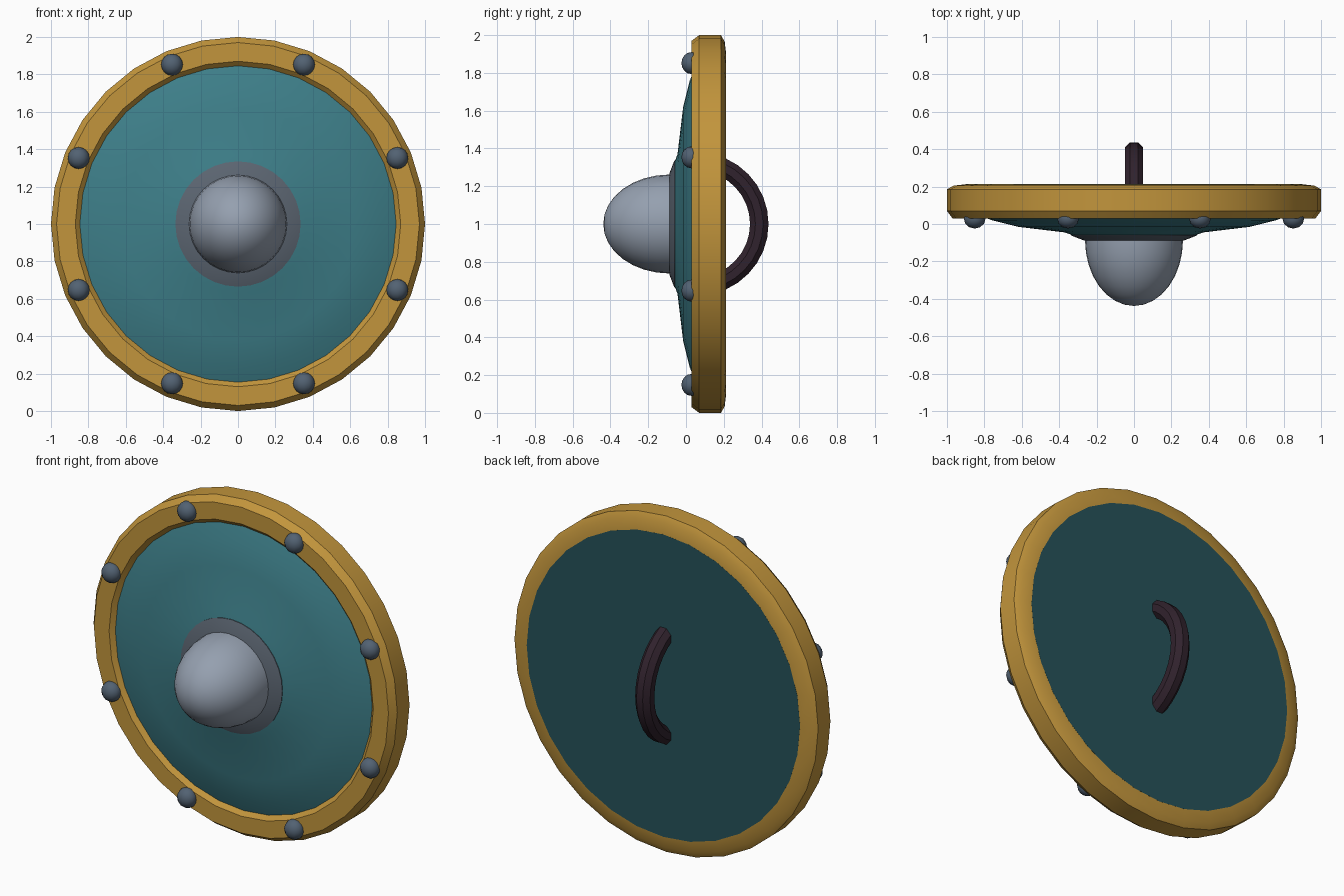
import bpy, bmesh, math
from math import cos, sin, pi, radians

if "Cube" in bpy.data.objects:
    bpy.data.objects.remove(bpy.data.objects["Cube"])

CZ = 1.0  # height of the shield centre


def mat(name, rgb):
    m = bpy.data.materials.new(name)
    m.diffuse_color = (*rgb, 1)
    m.use_nodes = True
    m.node_tree.nodes["Principled BSDF"].inputs["Base Color"].default_value = m.diffuse_color
    return m


gold = mat("gold", (0.54, 0.30, 0.045))
teal = mat("teal", (0.047, 0.21, 0.25))
dark_teal = mat("dark teal", (0.019, 0.085, 0.10))
silver = mat("silver", (0.30, 0.35, 0.43))
grey = mat("dull grey", (0.105, 0.13, 0.165))
steel = mat("blue steel", (0.085, 0.122, 0.17))
leather = mat("dark leather", (0.030, 0.016, 0.026))


def smooth(ob, angle=30):
    bpy.ops.object.select_all(action='DESELECT')
    ob.select_set(True)
    bpy.context.view_layer.objects.active = ob
    bpy.ops.object.shade_smooth_by_angle(angle=radians(angle))


def lathe(name, profile, material, n=32, closed=False):
    """Spin (radius, y) points around the shield's front-to-back axis."""
    bm = bmesh.new()
    rings = []
    for r, y in profile:
        if r < 1e-5:
            rings.append([bm.verts.new((0, y, CZ))] * n)
        else:
            rings.append([bm.verts.new((r * cos(2 * pi * i / n), y, CZ + r * sin(2 * pi * i / n)))
                          for i in range(n)])
    pairs = list(zip(rings, rings[1:]))
    if closed:
        pairs.append((rings[-1], rings[0]))
    for a, b in pairs:
        for i in range(n):
            j = (i + 1) % n
            bm.faces.new(list(dict.fromkeys((a[i], a[j], b[j], b[i]))))
    bmesh.ops.recalc_face_normals(bm, faces=bm.faces)
    me = bpy.data.meshes.new(name)
    bm.to_mesh(me)
    bm.free()
    ob = bpy.data.objects.new(name, me)
    bpy.context.collection.objects.link(ob)
    me.materials.append(material)
    smooth(ob)
    return ob


# Domed board, with a darker flat back
board = lathe("shield_board", [(0, -0.08), (0.27, -0.082), (0.37, -0.045), (0.62, -0.015),
                               (0.76, 0.02), (0.86, 0.06), (0.90, 0.213), (0, 0.213)], teal)
board.data.materials.append(dark_teal)
for p in board.data.polygons:
    if p.center.y > 0.2:
        p.material_index = 1

# Bevelled gold rim
lathe("rim", [(0.84, 0.06), (0.87, 0.03), (0.97, 0.03), (1.0, 0.07), (1.0, 0.185),
              (0.965, 0.205), (0.895, 0.213), (0.86, 0.15)], gold, closed=True)

# Boss dome and the thin collar around it
lathe("boss_collar", [(0.25, -0.090), (0.27, -0.087), (0.335, -0.062), (0.335, -0.054)], grey)
lathe("boss", [(0.0, -0.07), (0.262, -0.08)] +
      [(0.262 * cos(t * pi / 16), -0.085 - 0.353 * sin(t * pi / 16)) for t in range(9)],
      silver)

# Eight rivets around the rim
for k in range(8):
    a = radians(22.5 + 45 * k)
    bpy.ops.mesh.primitive_uv_sphere_add(segments=12, ring_count=8, radius=0.058,
                                         location=(0.922 * cos(a), 0.028, CZ + 0.922 * sin(a)))
    rivet = bpy.context.object
    rivet.name = f"rivet_{k + 1}"
    rivet.scale = (1, 0.9, 1)
    rivet.data.materials.append(steel)
    smooth(rivet, 60)

# Arched grip on the back: octagonal tube along an arc
bm = bmesh.new()
rings = []
for i in range(13):
    a = radians(-66 + 132 * i / 12)
    ring = []
    for j in range(8):
        t = 2 * pi * (j + 0.5) / 8
        r = 0.33 + 0.053 * cos(t)
        ring.append(bm.verts.new((0.053 * sin(t), 0.058 + r * cos(a), CZ + r * sin(a))))
    rings.append(ring)
for a, b in zip(rings, rings[1:]):
    for j in range(8):
        bm.faces.new((a[j], a[j - 1], b[j - 1], b[j]))
bm.faces.new(rings[0])
bm.faces.new(rings[-1])
bmesh.ops.recalc_face_normals(bm, faces=bm.faces)
me = bpy.data.meshes.new("grip")
bm.to_mesh(me)
bm.free()
grip = bpy.data.objects.new("grip", me)
bpy.context.collection.objects.link(grip)
me.materials.append(leather)
smooth(grip)
